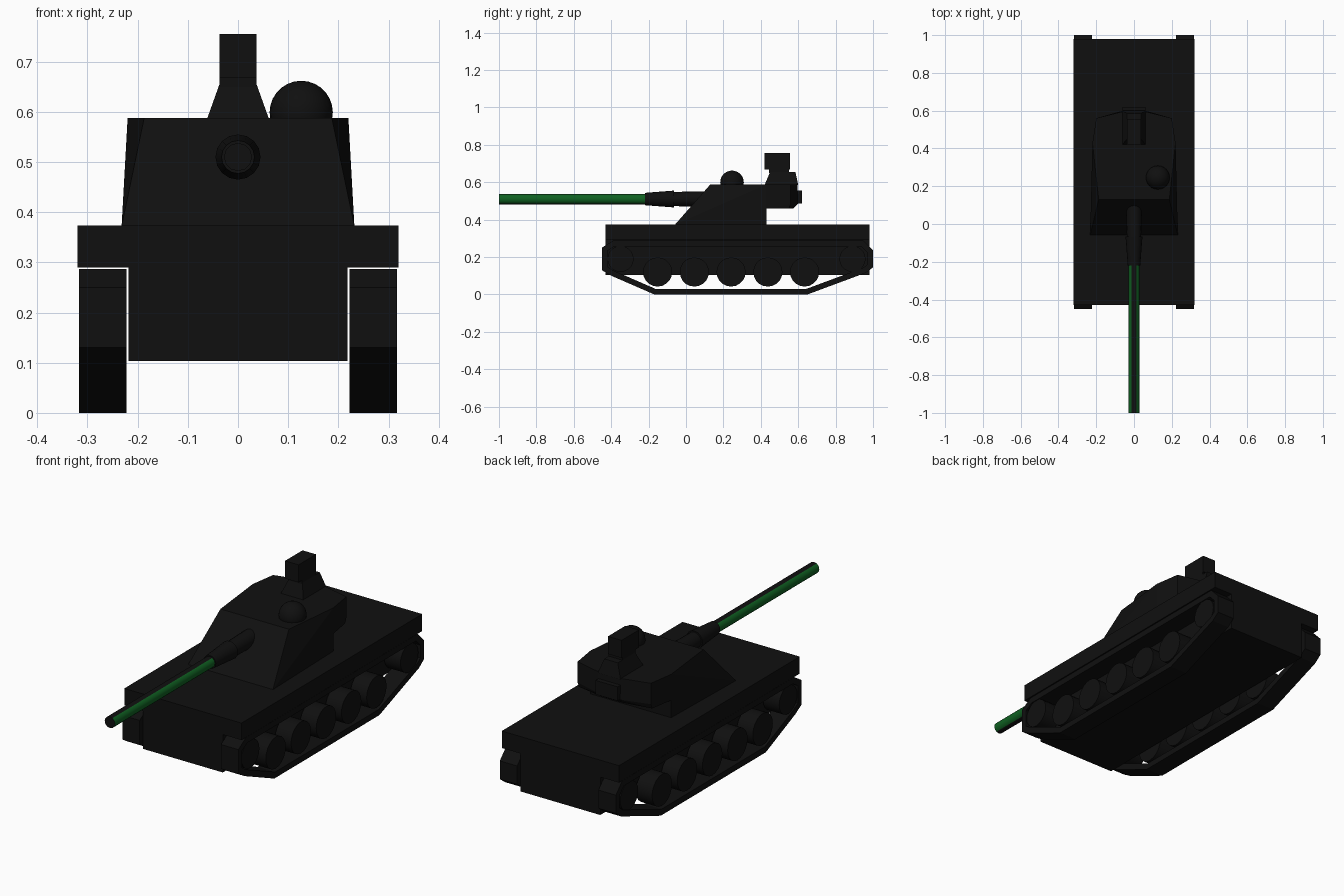
import bpy, bmesh, math
from mathutils import Matrix, Vector

if "Cube" in bpy.data.objects:
    bpy.data.objects.remove(bpy.data.objects["Cube"])


def material(name, rgb):
    m = bpy.data.materials.new(name)
    m.diffuse_color = (*rgb, 1)
    m.use_nodes = True
    m.node_tree.nodes["Principled BSDF"].inputs["Base Color"].default_value = m.diffuse_color
    return m


BLACK = material("black_paint", (0.005, 0.005, 0.005))
GREEN = material("green_paint", (0.005, 0.12, 0.016))


def finish(name, bm, smooth=None, mats=(BLACK,)):
    bmesh.ops.recalc_face_normals(bm, faces=bm.faces)
    me = bpy.data.meshes.new(name)
    bm.to_mesh(me)
    bm.free()
    for m in mats:
        me.materials.append(m)
    ob = bpy.data.objects.new(name, me)
    bpy.context.collection.objects.link(ob)
    if smooth:
        bpy.ops.object.select_all(action='DESELECT')
        ob.select_set(True)
        bpy.context.view_layer.objects.active = ob
        bpy.ops.object.shade_smooth_by_angle(angle=math.radians(smooth))
    return ob


def box(name, x0, x1, y0, y1, z0, z1):
    bm = bmesh.new()
    bmesh.ops.create_cube(bm, size=1)
    for v in bm.verts:
        v.co = ((x0 + x1) / 2 + v.co.x * (x1 - x0),
                (y0 + y1) / 2 + v.co.y * (y1 - y0),
                (z0 + z1) / 2 + v.co.z * (z1 - z0))
    return finish(name, bm)


def block(name, half_points):
    """Convex solid, mirrored across x = 0."""
    bm = bmesh.new()
    for x, y, z in half_points:
        bm.verts.new((x, y, z))
        bm.verts.new((-x, y, z))
    bmesh.ops.convex_hull(bm, input=bm.verts[:])
    bmesh.ops.dissolve_limit(bm, angle_limit=0.01, verts=bm.verts[:], edges=bm.edges[:])
    return finish(name, bm)


def tube(name, y0, y1, r0, r1, z, sides=16, mats=(BLACK,)):
    """Tapered cylinder along y."""
    bm = bmesh.new()
    bmesh.ops.create_cone(bm, cap_ends=True, segments=sides, radius1=r0, radius2=r1, depth=y1 - y0,
                          matrix=Matrix.Translation((0, (y0 + y1) / 2, z)) @ Matrix.Rotation(-math.pi / 2, 4, 'X'))
    if len(mats) > 1:
        bm.normal_update()
        for f in bm.faces:
            if abs(f.normal.y) < 0.5 and abs(f.normal.z) < 0.8:
                f.material_index = 1
    return finish(name, bm, 35, mats)


# Hull: narrow lower body and wide deck over the tracks
box("lower_hull", -0.218, 0.218, -0.43, 0.98, 0.103, 0.30)
box("upper_hull", -0.32, 0.32, -0.43, 0.98, 0.29, 0.374)

# Track loop profile (y, z) around a hollow middle
LOOP = [(-0.17, 0.0), (0.65, 0.0), (0.96, 0.115), (1.0, 0.145), (1.0, 0.235), (0.95, 0.287),
        (-0.39, 0.287), (-0.45, 0.25), (-0.45, 0.13), (-0.40, 0.10)]


def inset(pts, d):
    out = []
    n = len(pts)
    for i in range(n):
        a, b, c = (Vector(pts[(i + k) % n]) for k in (-1, 0, 1))
        e, f = (b - a).normalized(), (c - b).normalized()
        m = Vector((-e.y, e.x)) + Vector((-f.y, f.x))
        out.append(b + m * (2 * d / m.length_squared))
    return out


def track(name, x0, x1):
    bm = bmesh.new()
    rings = [[bm.verts.new((x, p[0], p[1])) for p in prof]
             for x, prof in ((x0, LOOP), (x1, LOOP), (x1, inset(LOOP, 0.03)), (x0, inset(LOOP, 0.03)))]
    n = len(LOOP)
    for k in range(4):
        a, b = rings[k], rings[(k + 1) % 4]
        for i in range(n):
            j = (i + 1) % n
            bm.faces.new((a[i], a[j], b[j], b[i]))
    return finish(name, bm)


def wheel(name, x, y, z, r):
    bm = bmesh.new()
    bmesh.ops.create_cone(bm, cap_ends=True, segments=20, radius1=r, radius2=r, depth=0.088,
                          matrix=Matrix.Translation((x, y, z)) @ Matrix.Rotation(math.pi / 2, 4, 'Y'))
    return finish(name, bm, 35)


# Running gear on both sides
for side, s in (("right", 1), ("left", -1)):
    track(side + "_track", s * 0.222, s * 0.317)
    for i in range(5):
        wheel(f"{side}_road_wheel_{i + 1}", s * 0.269, -0.152 + 0.1965 * i, 0.12, 0.078)
    wheel(side + "_front_sprocket", s * 0.269, -0.35, 0.19, 0.07)
    wheel(side + "_rear_idler", s * 0.269, 0.89, 0.19, 0.07)

# Turret: sloped front wedge and overhanging rear bustle
block("turret_front", [(0.232, -0.06, 0.372), (0.22, 0.43, 0.372),
                       (0.187, 0.13, 0.588), (0.22, 0.43, 0.588)])
block("turret_bustle", [(0.22, 0.43, 0.46), (0.2, 0.55, 0.46), (0.06, 0.575, 0.46),
                        (0.2, 0.56, 0.485), (0.06, 0.6, 0.485),
                        (0.22, 0.43, 0.588), (0.2, 0.56, 0.588), (0.06, 0.595, 0.588)])
box("bustle_box", -0.06, 0.06, 0.57, 0.62, 0.487, 0.556)

# Sight tower on the turret roof
block("sight_base", [(0.062, 0.42, 0.585), (0.062, 0.6, 0.585),
                     (0.037, 0.45, 0.655), (0.037, 0.585, 0.655)])
box("sight_neck", -0.037, 0.037, 0.445, 0.55, 0.65, 0.672)
box("sight_head", -0.037, 0.037, 0.42, 0.556, 0.668, 0.755)

# Domed hatch
bm = bmesh.new()
bmesh.ops.create_uvsphere(bm, u_segments=24, v_segments=14, radius=0.063,
                          matrix=Matrix.Translation((0.126, 0.246, 0.599)))
finish("hatch_dome", bm, 40)

# Gun: mantlet, tapered sleeve, two-tone barrel
tube("gun_mantlet", -0.07, 0.14, 0.038, 0.042, 0.51)
tube("gun_sleeve", -0.22, -0.065, 0.033, 0.045, 0.51)
tube("gun_barrel", -1.0, -0.05, 0.028, 0.028, 0.51, 12, (BLACK, GREEN))
